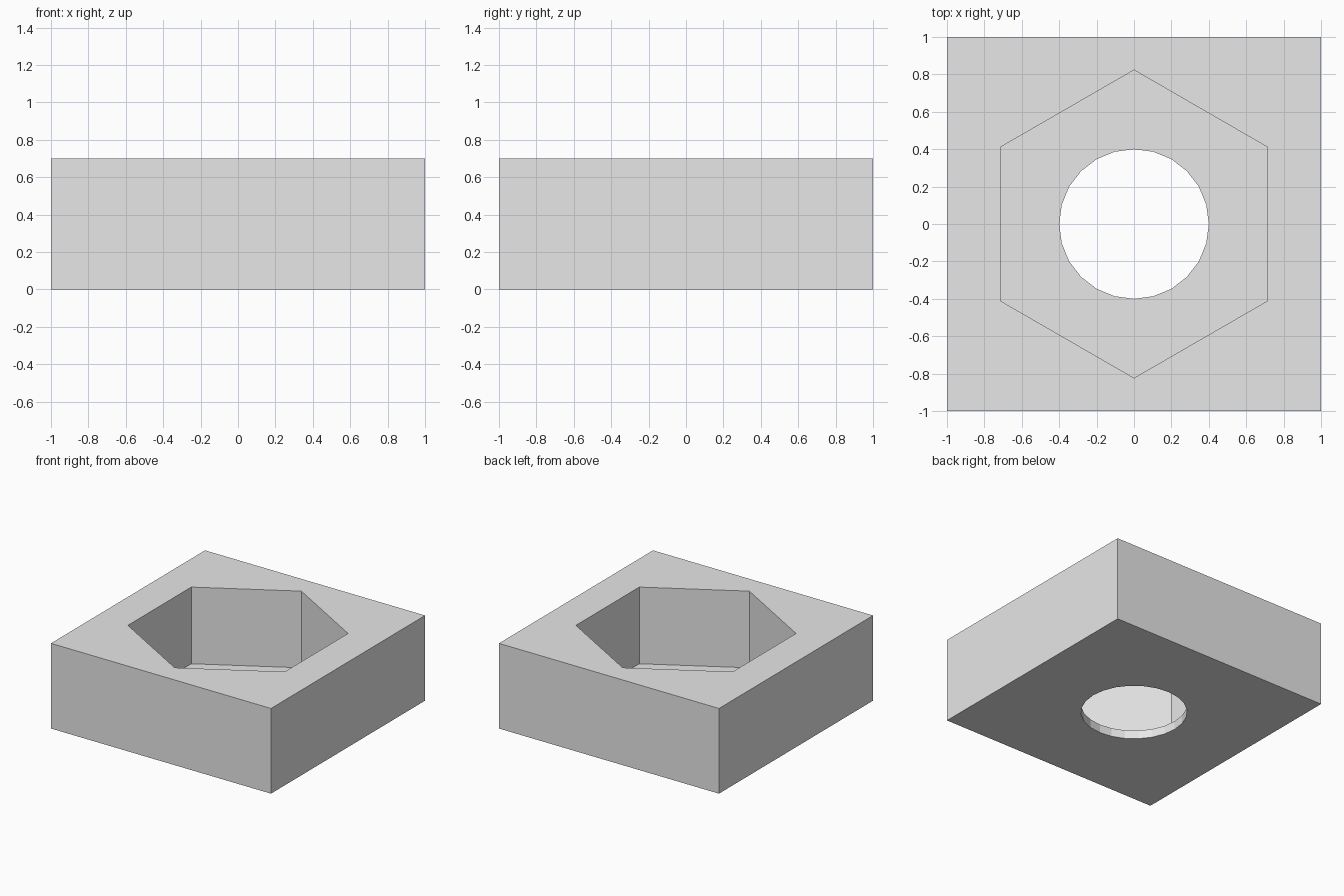
import bpy

# Remove the default cube
default = bpy.data.objects.get("Cube")
if default:
    bpy.data.objects.remove(default, do_unlink=True)

HEIGHT = 0.7
FLOOR = 0.07

# Plain grey material
grey = bpy.data.materials.new("light_grey")
grey.use_nodes = True
grey.diffuse_color = (0.8, 0.8, 0.8, 1)
grey.node_tree.nodes["Principled BSDF"].inputs["Base Color"].default_value = (0.8, 0.8, 0.8, 1)


def prism(name, sides, radius, bottom, top):
    """Upright prism used as a cutter, with one corner on +y."""
    bpy.ops.mesh.primitive_cylinder_add(
        vertices=sides, radius=radius, depth=top - bottom,
        location=(0, 0, (bottom + top) / 2))
    obj = bpy.context.object
    obj.name = name
    obj.hide_render = True
    return obj


# Square block
bpy.ops.mesh.primitive_cube_add(size=2, location=(0, 0, HEIGHT / 2))
block = bpy.context.object
block.name = "square_block"
block.scale.z = HEIGHT / 2
bpy.ops.object.transform_apply(location=True, rotation=False, scale=True)
block.data.materials.append(grey)

# Hexagonal pocket from above, round hole through the floor
cutters = [
    prism("hex_pocket_cutter", 6, 0.823, FLOOR, HEIGHT + 0.2),
    prism("round_hole_cutter", 24, 0.4, -0.2, HEIGHT / 2),
]
for cutter in cutters:
    cutter.data.materials.append(grey)
    cut = block.modifiers.new(cutter.name, "BOOLEAN")
    cut.operation = "DIFFERENCE"
    cut.solver = "EXACT"
    cut.object = cutter

# Apply the cuts and discard the cutters
bpy.ops.object.select_all(action="DESELECT")
block.select_set(True)
bpy.context.view_layer.objects.active = block
for cutter in cutters:
    bpy.ops.object.modifier_apply(modifier=cutter.name)
    bpy.data.objects.remove(cutter, do_unlink=True)
bpy.ops.object.shade_flat()
